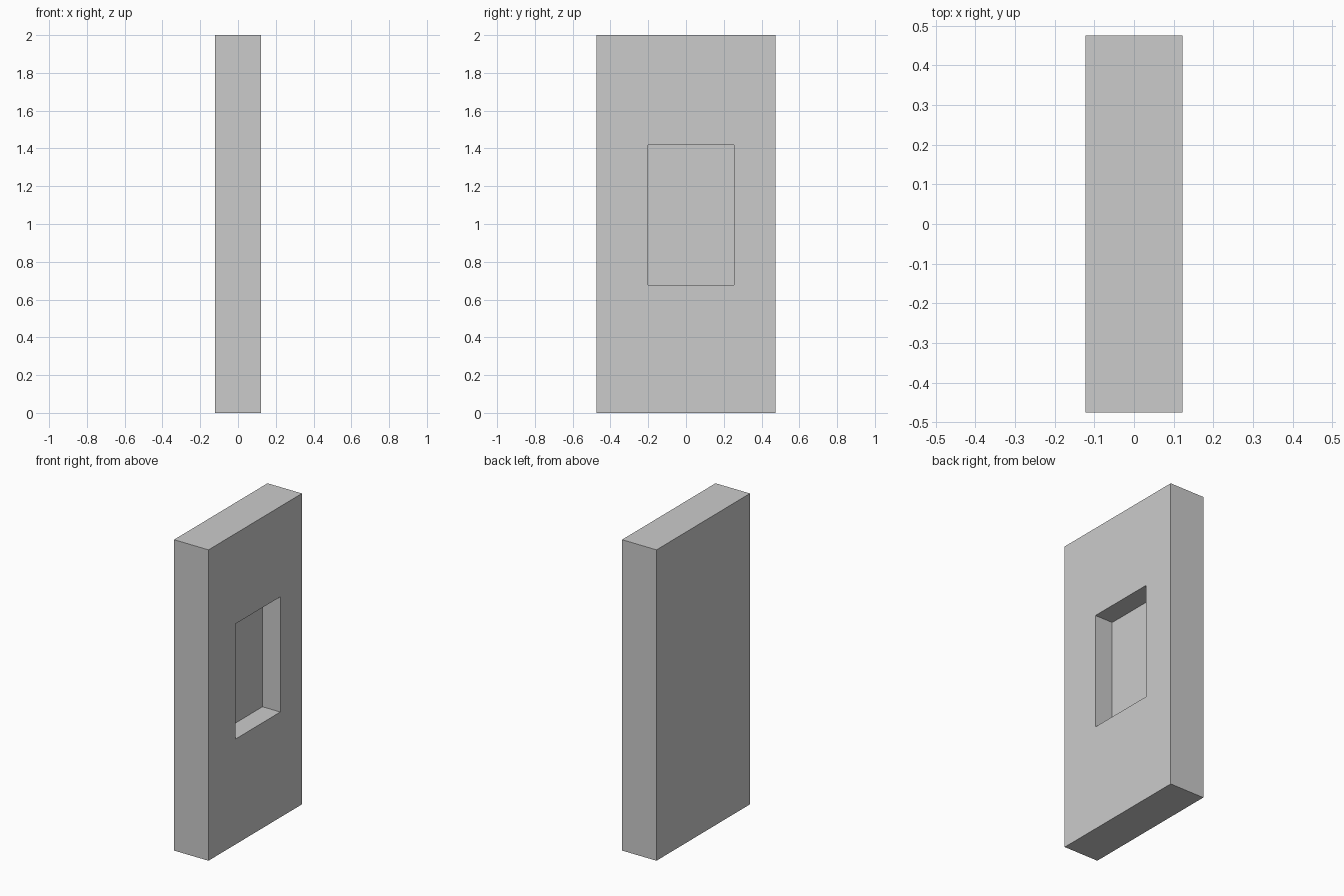
import bpy

if "Cube" in bpy.data.objects:
    bpy.data.objects.remove(bpy.data.objects["Cube"])


def box(name, x, y, z):
    """Axis-aligned box from (min, max) ranges."""
    centre = [(a + b) / 2 for a, b in (x, y, z)]
    bpy.ops.mesh.primitive_cube_add(size=1, location=centre)
    obj = bpy.context.object
    obj.name = name
    obj.scale = [b - a for a, b in (x, y, z)]
    bpy.ops.object.transform_apply(location=True, rotation=False, scale=True)
    return obj


HALF_X = 0.1225

# Upright slab
slab = box("slab", (-HALF_X, HALF_X), (-0.475, 0.475), (0, 2))

# Rectangular recess in the right face, about half the thickness deep
cutter = box("recess_cutter", (-0.004, HALF_X + 0.2), (-0.2, 0.255), (0.678, 1.419))
cutter.hide_render = True
recess = slab.modifiers.new("recess", 'BOOLEAN')
recess.operation = 'DIFFERENCE'
recess.solver = 'EXACT'
recess.object = cutter

# Bake the cut and discard the helper
bpy.context.view_layer.objects.active = slab
bpy.ops.object.modifier_apply(modifier=recess.name)
bpy.data.objects.remove(cutter, do_unlink=True)
